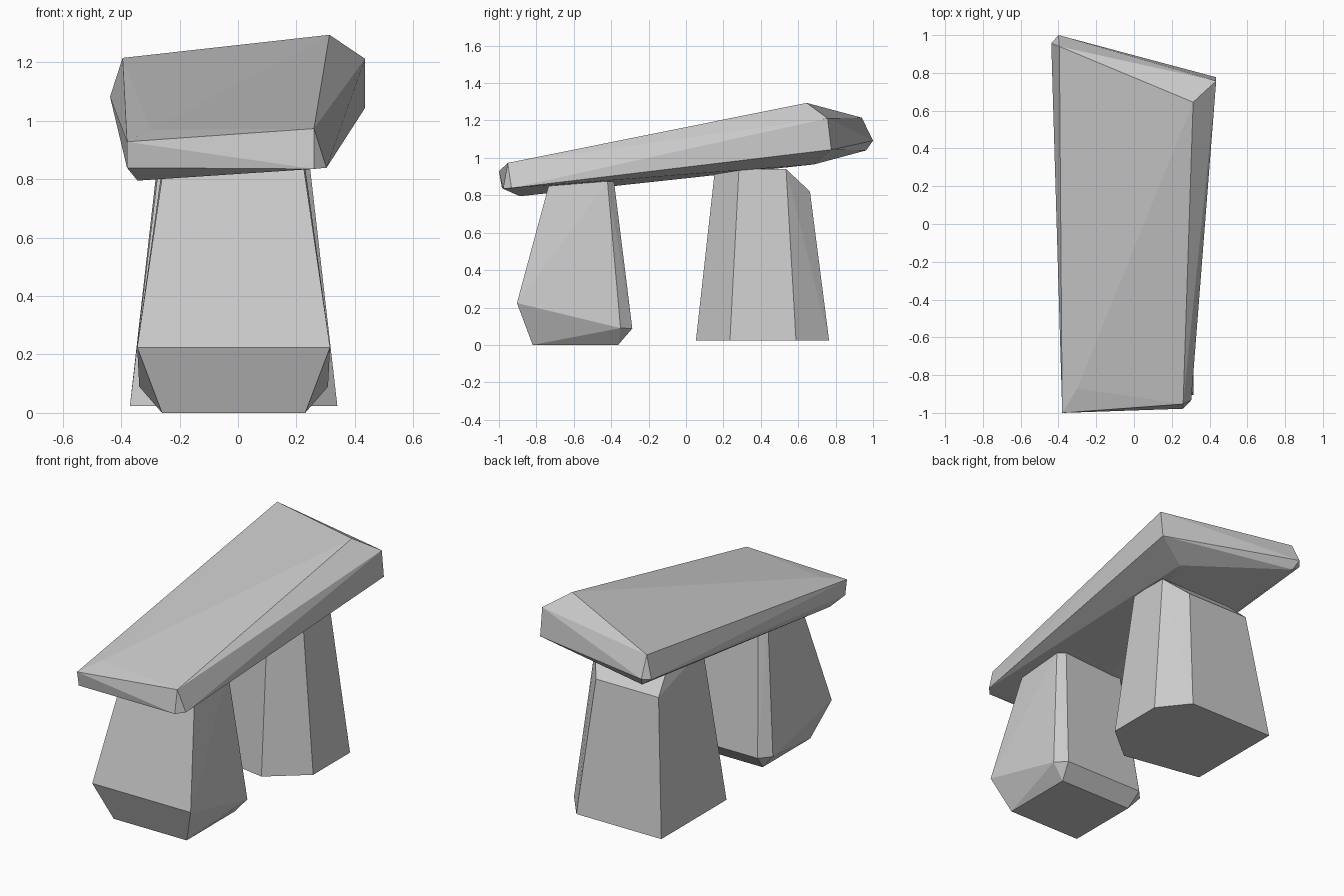
import bpy, bmesh


def stone(name, points):
    """Faceted boulder: the convex hull of a few corner points."""
    bm = bmesh.new()
    for p in points:
        bm.verts.new(p)
    res = bmesh.ops.convex_hull(bm, input=bm.verts[:])
    loose = [v for v in bm.verts if not v.link_faces]
    bmesh.ops.delete(bm, geom=loose, context='VERTS')
    # merge nearly coplanar triangles into clean facets
    bmesh.ops.dissolve_limit(bm, angle_limit=0.04, verts=bm.verts[:], edges=bm.edges[:])
    bmesh.ops.recalc_face_normals(bm, faces=bm.faces[:])
    mesh = bpy.data.meshes.new(name)
    bm.to_mesh(mesh)
    bm.free()
    obj = bpy.data.objects.new(name, mesh)
    bpy.context.collection.objects.link(obj)
    return obj


# Sloping slab on top
stone("capstone", [
    # upper face
    (-0.395, 0.94, 1.215), (0.313, 0.645, 1.294), (0.26, -0.953, 0.973),
    (-0.38, -1.0, 0.928), (-0.30, -0.87, 0.969),
    # rear end
    (0.435, 0.757, 1.212), (0.435, 0.777, 1.044),
    (-0.40, 1.0, 1.092), (-0.438, 0.957, 1.082),
    # underside
    (-0.38, 0.963, 1.04), (0.23, 0.684, 0.965), (0.303, -0.933, 0.839),
    (0.26, -0.978, 0.835), (-0.38, -0.984, 0.839), (-0.344, -0.888, 0.795),
])

# Front support, left and right halves nearly mirrored about its own axis
front = []
for s in (-1, 1):
    cx = -0.015
    front += [(cx + s * x, y, z) for x, y, z in (
        (0.245, -0.82, 0.0), (0.245, -0.363, 0.0),      # foot
        (0.33, -0.904, 0.224),                          # belly
        (0.323, -0.35, 0.09), (0.265, -0.287, 0.088),   # rear chamfer
        (0.237, -0.732, 0.86),                          # top
        (0.24, -0.42, 0.875), (0.20, -0.385, 0.875))]
stone("front_support", front)

# Rear support: six-sided foot tapering to a bevelled top
foot = [(0.34, 0.235), (0.34, 0.588), (0.20, 0.765),
        (-0.37, 0.765), (-0.37, 0.14), (0.12, 0.053)]
top = [(0.235, 0.283, 0.94), (0.235, 0.535, 0.94), (0.14, 0.663, 0.82),
       (-0.28, 0.663, 0.82), (-0.25, 0.535, 0.94), (-0.26, 0.21, 0.94),
       (0.09, 0.155, 0.94)]
stone("rear_support", [(x, y, 0.024) for x, y in foot] + top)
